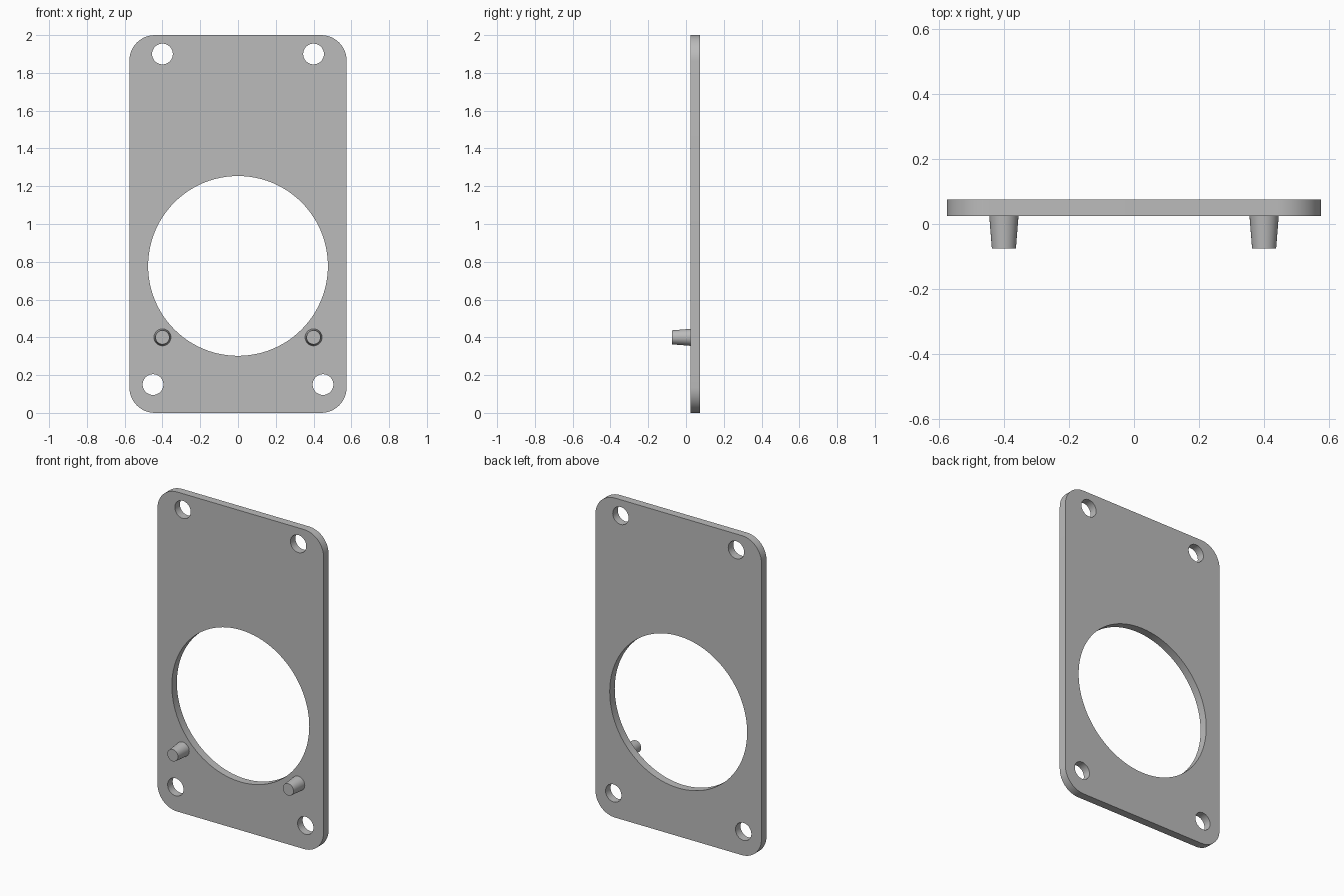
import bpy, bmesh
from math import pi, cos, sin, radians
from mathutils import Matrix

cube = bpy.data.objects.get("Cube")
if cube:
    bpy.data.objects.remove(cube, do_unlink=True)

# Single grey material
grey = bpy.data.materials.new("plain_grey")
grey.use_nodes = True
colour = (0.5, 0.5, 0.5, 1)
grey.diffuse_color = colour
grey.node_tree.nodes["Principled BSDF"].inputs["Base Color"].default_value = colour

WIDTH, HEIGHT, THICK, CORNER = 1.15, 2.0, 0.05, 0.135
PLATE_Y = 0.05


def arc(cx, cz, r, start, sweep, n):
    return [(cx + r * cos(start + sweep * i / n), cz + r * sin(start + sweep * i / n))
            for i in range(n + 1)]


def circle(cx, cz, r, n):
    return arc(cx, cz, r, 0, 2 * pi, n)[:-1]


def rounded_rectangle():
    x, lo, hi = WIDTH / 2 - CORNER, CORNER, HEIGHT - CORNER
    corners = [(x, hi), (-x, hi), (-x, lo), (x, lo)]
    return [p for i, (cx, cz) in enumerate(corners)
            for p in arc(cx, cz, CORNER, i * pi / 2, pi / 2, 12)]


def finish(obj):
    obj.data.materials.clear()
    obj.data.materials.append(grey)
    bpy.ops.object.select_all(action='DESELECT')
    obj.select_set(True)
    bpy.context.view_layer.objects.active = obj
    bpy.ops.object.shade_smooth_by_angle(angle=radians(30))


# Plate: rounded outline with one large opening and four screw holes
loops = [rounded_rectangle(), circle(0, 0.778, 0.476, 96)]
for side in (-1, 1):
    loops += [circle(side * 0.4, 1.9, 0.055, 32), circle(side * 0.45, 0.15, 0.055, 32)]

curve = bpy.data.curves.new("plate_profile", 'CURVE')
curve.dimensions = '2D'
curve.fill_mode = 'BOTH'
curve.extrude = THICK / 2
for points in loops:
    spline = curve.splines.new('POLY')
    spline.points.add(len(points) - 1)
    for point, (x, z) in zip(spline.points, points):
        point.co = (x, z, 0, 1)
    spline.use_cyclic_u = True

plate = bpy.data.objects.new("mounting_plate", curve)
bpy.context.collection.objects.link(plate)
bpy.ops.object.select_all(action='DESELECT')
plate.select_set(True)
bpy.context.view_layer.objects.active = plate
bpy.ops.object.convert(target='MESH')
plate = bpy.context.view_layer.objects.active

bm = bmesh.new()
bm.from_mesh(plate.data)
bmesh.ops.remove_doubles(bm, verts=bm.verts, dist=0.0001)
bmesh.ops.transform(bm, verts=bm.verts,
                    matrix=Matrix.Translation((0, PLATE_Y, 0)) @ Matrix.Rotation(pi / 2, 4, 'X'))
bmesh.ops.recalc_face_normals(bm, faces=bm.faces)
bm.to_mesh(plate.data)
bm.free()
finish(plate)

# Locating pegs: slightly tapered, pointing forward
for name, side in (("left_peg", 1), ("right_peg", -1)):
    bpy.ops.mesh.primitive_cone_add(vertices=32, radius1=0.045, radius2=0.037, depth=0.1,
                                    location=(side * 0.4, -0.025, 0.4),
                                    rotation=(pi / 2, 0, 0))
    peg = bpy.context.object
    peg.name = name
    finish(peg)
